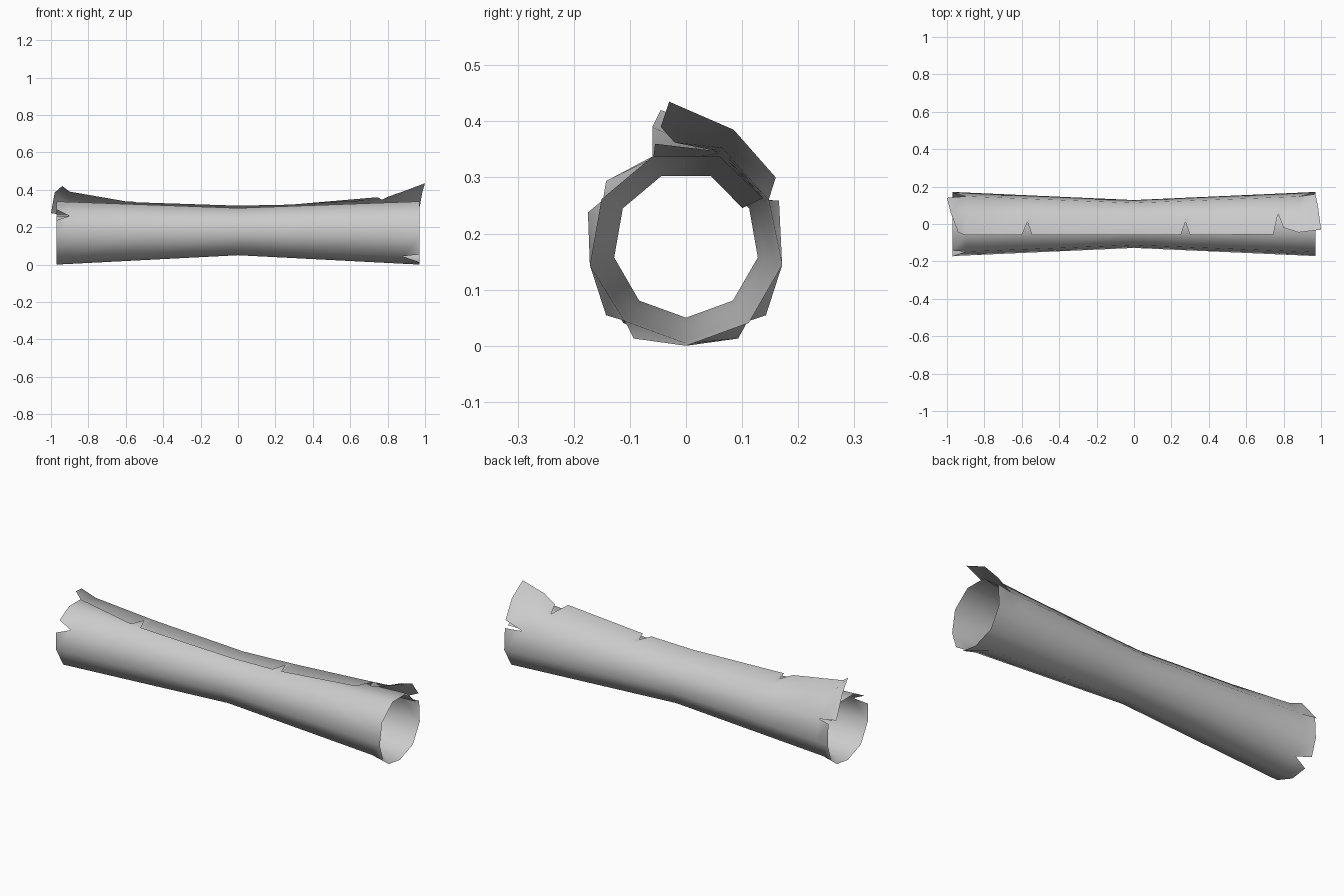
import bpy, bmesh, math
from mathutils import Vector

cube = bpy.data.objects.get("Cube")
if cube:
    bpy.data.objects.remove(cube)

END = 0.97
# Stations along the roll: x, then the loose edge of the flap (y, z)
EDGE = [(-END, -0.045, 0.42), (-0.90, -0.06, 0.39), (-0.60, -0.06, 0.338),
        (-0.57, 0.01, 0.338), (-0.545, -0.06, 0.333), (0, -0.06, 0.315),
        (0.25, -0.06, 0.32), (0.275, 0.01, 0.322), (0.30, -0.06, 0.322),
        (0.745, -0.055, 0.36), (0.77, 0.055, 0.347), (0.80, -0.02, 0.362),
        (0.88, -0.045, 0.39), (END, -0.03, 0.435)]
# Curled corners of the flap at each end: edge, middle, root
CORNERS = {-1: [(-0.94, -0.045, 0.42), (-0.98, 0.06, 0.385), (-1, 0.14, 0.275)],
           1: [(1, -0.03, 0.435), (0.985, 0.085, 0.385), (END, 0.16, 0.30)]}
# Columns (angle in the cross-section) torn open at each end
TEARS = {-1: (-50, -210), 1: (-130,)}


def polar(x, angle, grow=0.0):
    """Point on the waisted tube."""
    t = abs(x) / END
    r = 0.13 + 0.044 * t + grow
    a = math.radians(angle)
    return Vector((x, r * math.cos(a), 0.18 - 0.006 * t + r * math.sin(a)))


def point(i, col, side):
    """Sheet point; side tells which neighbouring strip asks for it."""
    x, ey, ez = EDGE[i]
    end = -1 if i == 0 else 1 if i == len(EDGE) - 1 else 0
    angle = 110 - 40 * col
    if col <= 2 and end and not (col == 2 and side > 0):
        return Vector(CORNERS[end][col])
    if col == 0:
        return Vector((x, ey, ez))
    if col == 1:
        return polar(x, angle, 0.008 + 0.03 * max(0, abs(x) - 0.5))
    if col == 2 and end:
        return polar(x, angle - 3, 0.012)
    if col == 11:
        return polar(x, angle + 3, -0.01)
    if end and angle in TEARS[end]:
        return polar(x, angle - 10 * side, 0.012)
    return polar(x, angle)


# Rolled sheet: loose flap, full turn, then the tucked inner end
bm = bmesh.new()
for i in range(len(EDGE) - 1):
    for col in range(11):
        quad = [point(i, col, 1), point(i, col + 1, -1),
                point(i + 1, col + 1, -1), point(i + 1, col, 1)]
        bm.faces.new([bm.verts.new(p) for p in quad])
bmesh.ops.remove_doubles(bm, verts=bm.verts, dist=0.0001)
# Outer side faces away from the axis
bm.normal_update()
if sum(f.normal.dot(f.calc_center_median() - Vector((f.calc_center_median().x, 0, 0.18)))
       for f in bm.faces) < 0:
    bmesh.ops.reverse_faces(bm, faces=bm.faces)
for f in bm.faces:
    f.smooth = True

mesh = bpy.data.meshes.new("rolled_sheet")
bm.to_mesh(mesh)
bm.free()
roll = bpy.data.objects.new("rolled_sheet", mesh)
bpy.context.collection.objects.link(roll)

# Plain grey material
color = (0.6, 0.6, 0.6, 1)
mat = bpy.data.materials.new("light_grey")
mat.use_nodes = True
mat.diffuse_color = color
mat.node_tree.nodes["Principled BSDF"].inputs["Base Color"].default_value = color
mesh.materials.append(mat)
